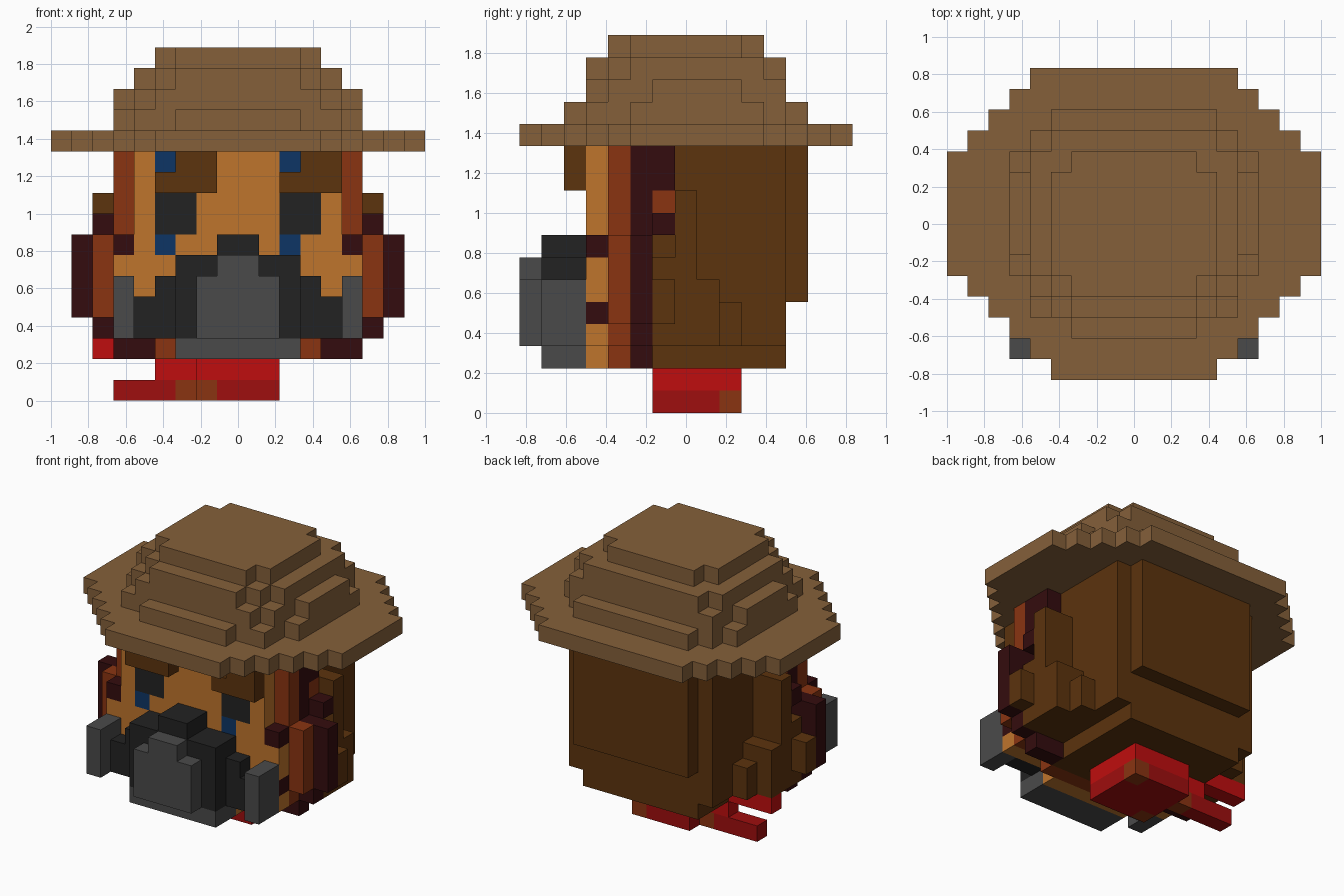
import bpy
import bmesh
from mathutils import Vector

if "Cube" in bpy.data.objects:
    bpy.data.objects.remove(bpy.data.objects["Cube"], do_unlink=True)

UNIT = 2 / 18          # one block
HALF_DEPTH = 7.5       # blocks from front edge to the middle


def linear(channel):
    return channel / 12.92 if channel <= 0.04045 else ((channel + 0.055) / 1.055) ** 2.4


def make_material(name, code):
    rgb = [linear(v / 255) for v in bytes.fromhex(code)]
    mat = bpy.data.materials.new(name)
    mat.use_nodes = True
    mat.diffuse_color = (*rgb, 1)
    shader = mat.node_tree.nodes["Principled BSDF"]
    shader.inputs["Base Color"].default_value = (*rgb, 1)
    shader.inputs["Roughness"].default_value = 0.9
    return mat


materials = {name: make_material(name, code) for name, code in {
    "felt_tan": "85603A", "hair_brown": "5C330D", "hair_rust": "8A3411",
    "hair_maroon": "340C0E", "skin_orange": "BF752C", "eye_blue": "0D3565",
    "soft_black": "222222", "beard_grey": "4A4A4A", "bright_red": "BF0D0E",
    "deep_red": "9F0E0E"}.items()}

blocks = {}            # cell -> (part, colour); later boxes repaint earlier ones


def box(part, colour, xs, ys, zs):
    for x in range(*xs):
        for y in range(*ys):
            for z in range(*zs):
                blocks[x, y, z] = (part, colour)


def centred(part, colour, half, ys, zs):
    box(part, colour, (-half, half), ys, zs)


def both_sides(part, colour, xs, ys, zs):
    box(part, colour, xs, ys, zs)
    box(part, colour, (-xs[1], -xs[0]), ys, zs)


# Head core, narrower underneath, with a raised slab of hair at the back
centred("back_hair", "hair_brown", 5, (5, 12), (3, 12))
centred("back_hair", "hair_brown", 4, (5, 12), (2, 3))
centred("back_hair", "hair_brown", 4, (12, 13), (5, 12))

# Face
centred("face", "skin_orange", 5, (3, 5), (3, 12))
centred("face", "skin_orange", 6, (3, 4), (3, 7))
centred("face", "skin_orange", 3, (3, 4), (2, 3))
for height in (4, 7):
    both_sides("face", "hair_maroon", (5, 6), (3, 4), (height, height + 1))

# Eyes
both_sides("eyes", "soft_black", (2, 4), (3, 4), (8, 10))
for left_edge in (-4, 2):
    for height in (7, 11):
        box("eyes", "eye_blue", (left_edge, left_edge + 1), (3, 4), (height, height + 1))
    # Eyebrows, with the outer upper block left open
    box("eyebrows", "hair_brown", (left_edge, left_edge + 3), (2, 3), (10, 11))
    box("eyebrows", "hair_brown", (left_edge + 1, left_edge + 3), (2, 3), (11, 12))

# Rust band of side hair
both_sides("side_hair", "hair_rust", (5, 6), (4, 5), (3, 12))
both_sides("side_hair", "hair_rust", (6, 7), (4, 5), (4, 8))
centred("side_hair", "hair_rust", 4, (4, 5), (2, 3))

# Maroon band of side hair
both_sides("side_hair", "hair_maroon", (4, 6), (5, 6), (2, 12))
both_sides("side_hair", "hair_maroon", (6, 7), (5, 6), (3, 8))
both_sides("side_hair", "hair_maroon", (7, 8), (5, 6), (4, 8))
both_sides("side_hair", "hair_maroon", (5, 6), (6, 7), (10, 12))
both_sides("side_hair", "hair_rust", (5, 6), (6, 7), (9, 10))
both_sides("side_hair", "hair_maroon", (5, 7), (6, 7), (8, 9))

# Brown tufts stepping down the sides
both_sides("hair_tufts", "hair_brown", (5, 7), (7, 8), (6, 10))
both_sides("hair_tufts", "hair_brown", (5, 7), (6, 8), (6, 7))
both_sides("hair_tufts", "hair_brown", (5, 6), (6, 7), (7, 8))
both_sides("hair_tufts", "hair_brown", (5, 7), (6, 9), (3, 6))
both_sides("hair_tufts", "hair_brown", (5, 6), (6, 10), (3, 5))
both_sides("hair_tufts", "hair_brown", (7, 8), (6, 7), (4, 6))

# Dark moustache, stepped outwards
centred("moustache", "soft_black", 5, (2, 3), (3, 5))
centred("moustache", "soft_black", 4, (2, 3), (3, 6))
centred("moustache", "soft_black", 3, (1, 3), (3, 7))
centred("moustache", "soft_black", 1, (1, 3), (7, 8))

# Grey beard and whisker tips
centred("beard", "beard_grey", 3, (1, 3), (2, 3))
centred("beard", "beard_grey", 2, (0, 2), (3, 6))
centred("beard", "beard_grey", 1, (0, 1), (6, 7))
both_sides("whisker_tips", "beard_grey", (5, 6), (1, 3), (3, 6))

# Hat brim: an octagon of stepped strips
for step in range(5):
    centred("hat_brim", "felt_tan", 9 - step, (5 - step, 11 + step), (12, 13))
centred("hat_brim", "felt_tan", 4, (0, 15), (12, 13))

# Hat crown: three stepped tiers and the top
crown = "hat_crown"
centred(crown, "felt_tan", 6, (5, 11), (13, 14))
centred(crown, "felt_tan", 5, (3, 12), (13, 14))
centred(crown, "felt_tan", 4, (3, 13), (13, 14))
centred(crown, "felt_tan", 3, (2, 13), (13, 14))
centred(crown, "felt_tan", 6, (6, 10), (14, 15))
centred(crown, "felt_tan", 5, (4, 12), (14, 15))
centred(crown, "felt_tan", 4, (3, 12), (14, 15))
centred(crown, "felt_tan", 5, (5, 11), (15, 16))
centred(crown, "felt_tan", 4, (4, 12), (15, 16))
centred(crown, "felt_tan", 3, (3, 12), (15, 16))
centred(crown, "felt_tan", 4, (5, 10), (16, 17))
centred(crown, "felt_tan", 3, (4, 11), (16, 17))

# Red neck piece with a forked end
neck = "red_neck"
for level, colour in enumerate(("deep_red", "bright_red")):
    centred(neck, colour, 2, (6, 10), (level, level + 1))
box("red_fork", "deep_red", (-6, -2), (8, 9), (0, 1))
box("red_fork", "bright_red", (-4, -2), (8, 9), (1, 2))
box("red_fork", "bright_red", (-7, -4), (8, 9), (2, 3))
for x, y in ((-2, 6), (-3, 8), (1, 9)):
    box(neck, "hair_rust", (x, x + 1), (y, y + 1), (0, 1))

# Turn the blocks of each part into one clean outer shell
for part in sorted({entry[0] for entry in blocks.values()}):
    cells = {cell: colour for cell, (owner, colour) in blocks.items() if owner == part}
    colours = sorted(set(cells.values()))
    bm = bmesh.new()
    for cell, colour in cells.items():
        middle = Vector(cell) + Vector((0.5, 0.5, 0.5))
        for axis in range(3):
            for sign in (-1, 1):
                neighbour = list(cell)
                neighbour[axis] += sign
                if tuple(neighbour) in blocks:
                    continue
                normal, u, v = Vector(), Vector(), Vector()
                normal[axis] = sign / 2
                u[(axis + 1) % 3] = 0.5
                v[(axis + 2) % 3] = sign / 2
                corners = [middle + normal + a * u + b * v
                           for a, b in ((-1, -1), (1, -1), (1, 1), (-1, 1))]
                face = bm.faces.new([
                    bm.verts.new((c.x * UNIT, (c.y - HALF_DEPTH) * UNIT, c.z * UNIT))
                    for c in corners])
                face.material_index = colours.index(colour)
    bmesh.ops.remove_doubles(bm, verts=bm.verts[:], dist=UNIT / 100)
    bmesh.ops.dissolve_limit(bm, angle_limit=0.01, verts=bm.verts[:],
                             edges=bm.edges[:], delimit={"MATERIAL"})
    mesh = bpy.data.meshes.new(part)
    bm.to_mesh(mesh)
    bm.free()
    for colour in colours:
        mesh.materials.append(materials[colour])
    bpy.context.collection.objects.link(bpy.data.objects.new(part, mesh))
